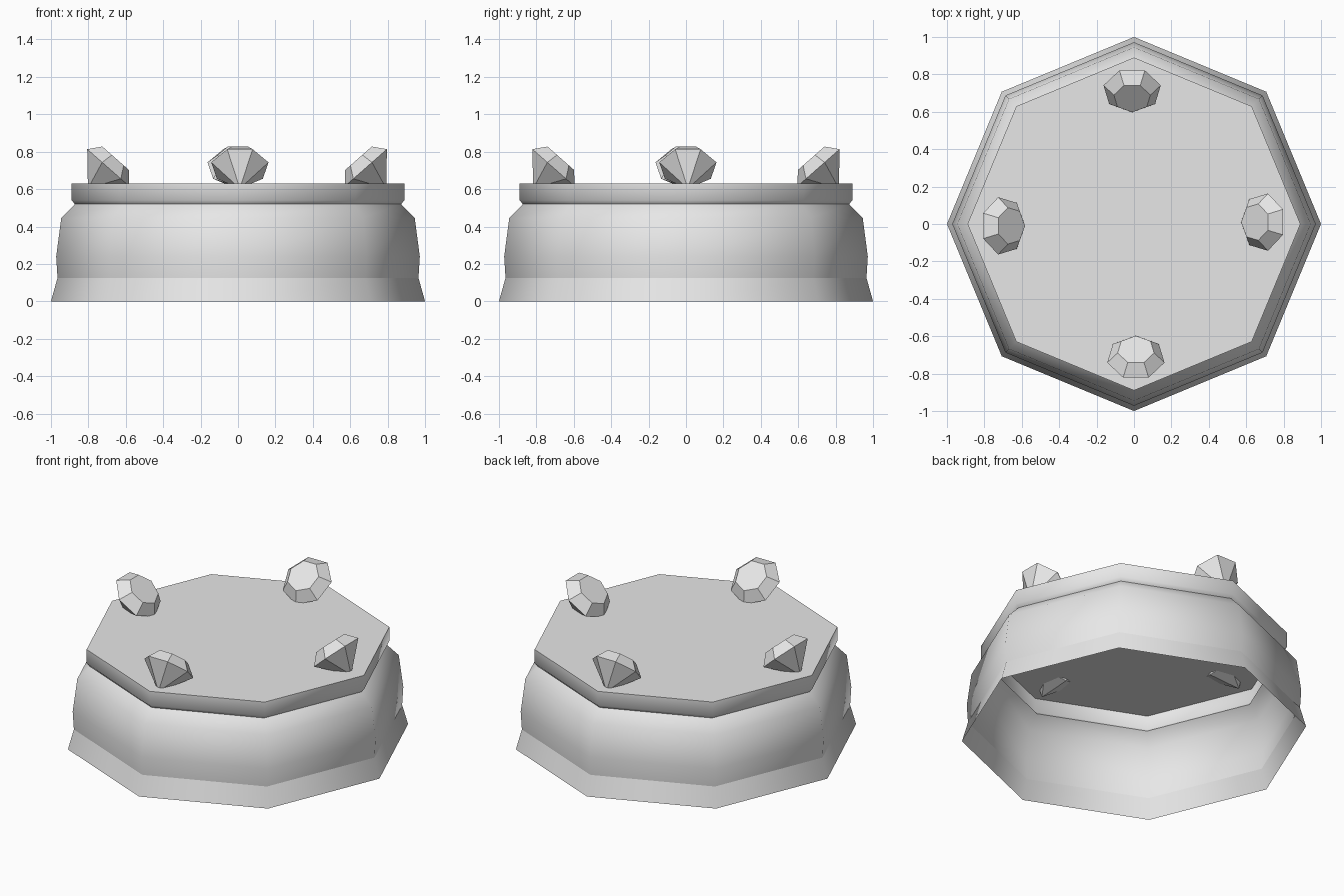
import bpy
import bmesh
import math
from mathutils import Vector

if "Cube" in bpy.data.objects:
    bpy.data.objects.remove(bpy.data.objects["Cube"], do_unlink=True)

grey = bpy.data.materials.new("plain grey")
grey.use_nodes = True
grey.diffuse_color = (0.8, 0.8, 0.8, 1)
grey.node_tree.nodes["Principled BSDF"].inputs["Base Color"].default_value = (0.8, 0.8, 0.8, 1)


def bridge(bm, lower, upper):
    """Join two rings of equal size with quads."""
    n = len(lower)
    for i in range(n):
        j = (i + 1) % n
        bm.faces.new((lower[i], lower[j], upper[j], upper[i]))


def finish(bm, name):
    mesh = bpy.data.meshes.new(name)
    bm.to_mesh(mesh)
    bm.free()
    obj = bpy.data.objects.new(name, mesh)
    obj.data.materials.append(grey)
    bpy.context.collection.objects.link(obj)
    return obj


def octagon_shell(name, profile, capped=False):
    """Sweep a (radius, height) profile round eight sides, open below."""
    bm = bmesh.new()
    rings = []
    for r, z in profile:
        angles = [i * math.tau / 8 for i in range(8)]
        rings.append([bm.verts.new((r * math.cos(a), r * math.sin(a), z)) for a in angles])
    for lower, upper in zip(rings, rings[1:]):
        bridge(bm, lower, upper)
    if capped:
        bm.faces.new(rings[-1])
    obj = finish(bm, name)
    bpy.ops.object.select_all(action='DESELECT')
    obj.select_set(True)
    bpy.context.view_layer.objects.active = obj
    bpy.ops.object.shade_smooth_by_angle(angle=math.radians(50))


def gem(name, turn, radius):
    """Seven-sided cut stone, its table leaning in toward the middle."""
    up = Vector((0, 0, 1))
    out = Vector((math.cos(turn), math.sin(turn), 0))
    side = up.cross(out)
    axis = (up * 0.75 - out * 0.66).normalized()
    slope = side.cross(axis) * -1
    if slope.z < 0:
        slope.negate()
    centre = out * radius + side * 0.01 + up * 0.72

    bm = bmesh.new()

    def ring(size, lift):
        verts = []
        for k in range(7):
            a = (k + 0.5) * math.tau / 7
            p = centre + axis * lift + (slope * math.cos(a) + side * math.sin(a)) * size
            verts.append(bm.verts.new(p))
        return verts

    girdle = ring(0.157, 0)
    table = ring(0.1, 0.064)
    bridge(bm, girdle, table)
    bm.faces.new(table)
    tip = bm.verts.new(centre - axis * 0.155)
    for i in range(7):
        bm.faces.new((girdle[(i + 1) % 7], girdle[i], tip))
    bmesh.ops.recalc_face_normals(bm, faces=bm.faces)
    finish(bm, name)


# Hollow base: flared skirt, rounded body and flat lid
octagon_shell("base_skirt", [(1.0, 0), (0.965, 0.125)])
octagon_shell("body", [(0.965, 0.125), (0.972, 0.24), (0.945, 0.445), (0.872, 0.52)])
octagon_shell("lid", [(0.872, 0.52), (0.89, 0.54), (0.89, 0.63)], capped=True)

# Four stones set into the lid
for name, quarter, radius in (("left_gem", 0, 0.69), ("back_gem", 1, 0.715),
                              ("right_gem", 2, 0.7), ("front_gem", 3, 0.715)):
    gem(name, quarter * math.pi / 2, radius)
